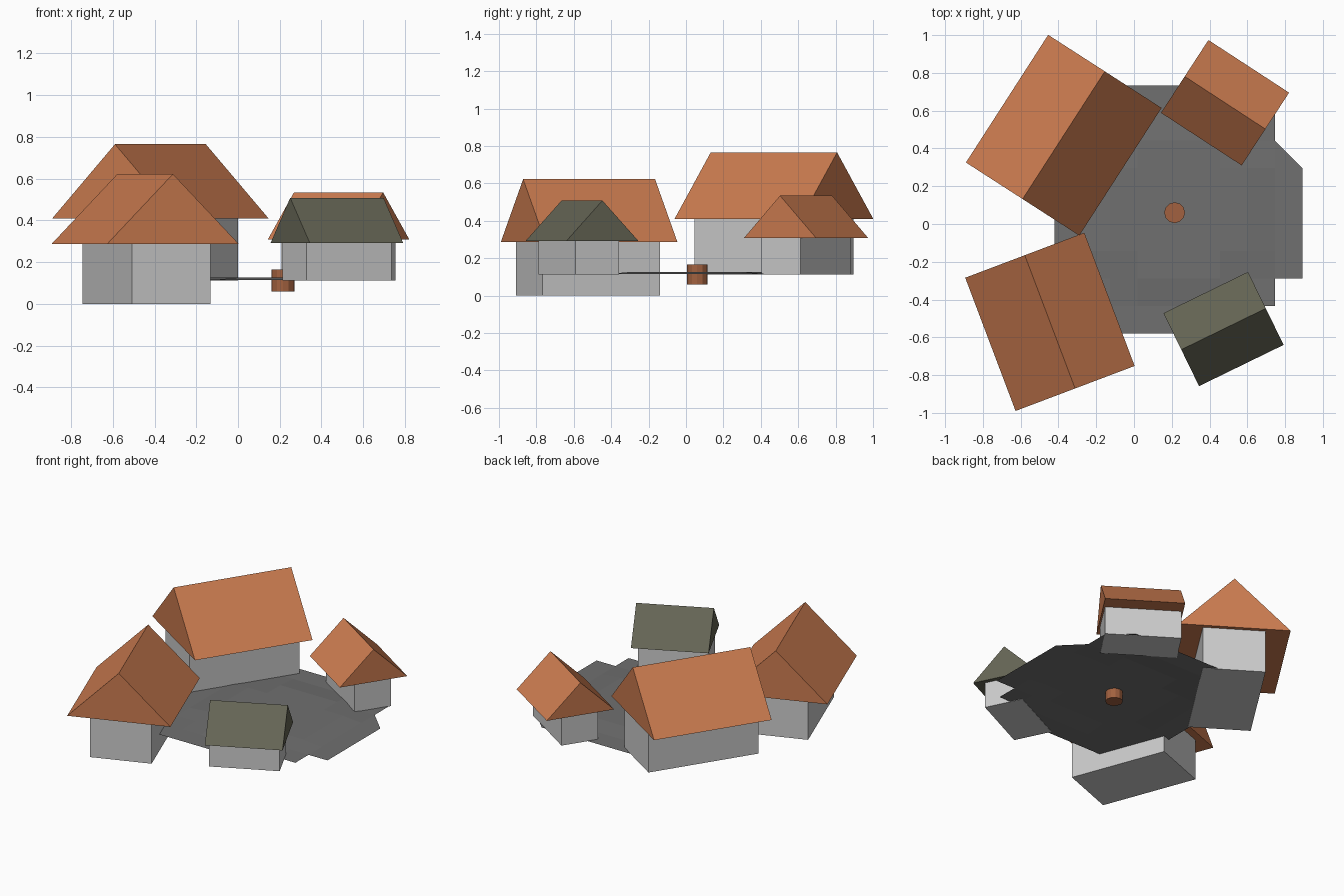
import bpy, bmesh, math
from mathutils import Matrix

if "Cube" in bpy.data.objects:
    bpy.data.objects.remove(bpy.data.objects["Cube"])


def material(name, rgb):
    m = bpy.data.materials.new(name)
    m.diffuse_color = (*rgb, 1)
    m.use_nodes = True
    m.node_tree.nodes["Principled BSDF"].inputs["Base Color"].default_value = m.diffuse_color
    return m


def add(name, bm, mat=None, matrix=None):
    if matrix:
        bm.transform(matrix)
    bmesh.ops.recalc_face_normals(bm, faces=bm.faces)
    me = bpy.data.meshes.new(name)
    bm.to_mesh(me)
    bm.free()
    ob = bpy.data.objects.new(name, me)
    bpy.context.collection.objects.link(ob)
    if mat:
        me.materials.append(mat)
    return ob


def prism(profile, half_len):
    """Extrude a (y, z) profile along x, symmetric about the origin."""
    bm = bmesh.new()
    face = bm.faces.new([bm.verts.new((-half_len, y, z)) for y, z in profile])
    ext = bmesh.ops.extrude_face_region(bm, geom=[face], use_keep_orig=True)
    verts = [v for v in ext["geom"] if isinstance(v, bmesh.types.BMVert)]
    bmesh.ops.translate(bm, verts=verts, vec=(2 * half_len, 0, 0))
    return bm


def house(name, roof_at, wall_at, angle, roof, wall, base, eave, ridge, mat):
    rot = Matrix.Rotation(math.radians(angle), 4, 'Z')
    (rl, rw), (wl, ww) = roof, wall
    add(name + "_walls",
        prism([(-ww, base), (ww, base), (ww, eave), (-ww, eave)], wl),
        None, Matrix.Translation((*wall_at, 0)) @ rot)
    add(name + "_roof",
        prism([(-rw, eave), (rw, eave), (0, ridge)], rl),
        mat, Matrix.Translation((*roof_at, 0)) @ rot)


tile = material("orange_tile", (0.60, 0.20, 0.08))
slate = material("olive_slate", (0.13, 0.13, 0.09))
wood = material("brown_wood", (0.36, 0.12, 0.05))
paving = material("dark_paving", (0.16, 0.16, 0.16))

# Four gabled houses around the square
house("large_house", (-0.372, 0.47), (-0.372, 0.47), 57.2,
      (0.402, 0.357), (0.376, 0.20), 0.112, 0.41, 0.765, tile)
house("low_house", (-0.445, -0.518), (-0.438, -0.525), 110.7,
      (0.377, 0.337), (0.335, 0.202), 0.0, 0.287, 0.622, tile)
house("small_house", (0.482, 0.642), (0.482, 0.642), -33.1,
      (0.255, 0.23), (0.244, 0.125), 0.112, 0.308, 0.534, tile)
house("slate_house", (0.474, -0.556), (0.475, -0.574), 26,
      (0.249, 0.215), (0.227, 0.129), 0.112, 0.291, 0.508, slate)

# Village square: 9 x 9 grid with stepped and cut corners, slightly raised inside
CELL, X0, Y0 = 0.1459, -0.42, -0.58
row_cells = [7, 8, 9, 9, 9, 9, 8, 8, 7]
bm = bmesh.new()
grid = {}


def vert(i, j):
    if (i, j) not in grid:
        cut = abs(i - 4.5) + abs(j - 4.5)
        inner = max(abs(i - 4.5), abs(j - 4.5)) < 3 and cut < 5
        grid[i, j] = bm.verts.new(
            (X0 + i * CELL, Y0 + j * CELL, 0.127 if inner else 0.114))
    return grid[i, j]


for j, count in enumerate(row_cells):
    for i in range(count):
        bm.faces.new([vert(i, j), vert(i + 1, j), vert(i + 1, j + 1), vert(i, j + 1)])
for i, j in ((8, 6), (7, 8)):
    bm.faces.new([vert(i, j), vert(i + 1, j), vert(i, j + 1)])
ground = add("village_square", bm, paving)
if ground.data.polygons[0].normal.z < 0:
    ground.data.flip_normals()

# Well in the middle of the square
bm = bmesh.new()
bmesh.ops.create_cone(bm, cap_ends=True, segments=12, radius1=0.055,
                      radius2=0.055, depth=0.105)
add("well", bm, wood, Matrix.Translation((0.215, 0.06, 0.1125)))
